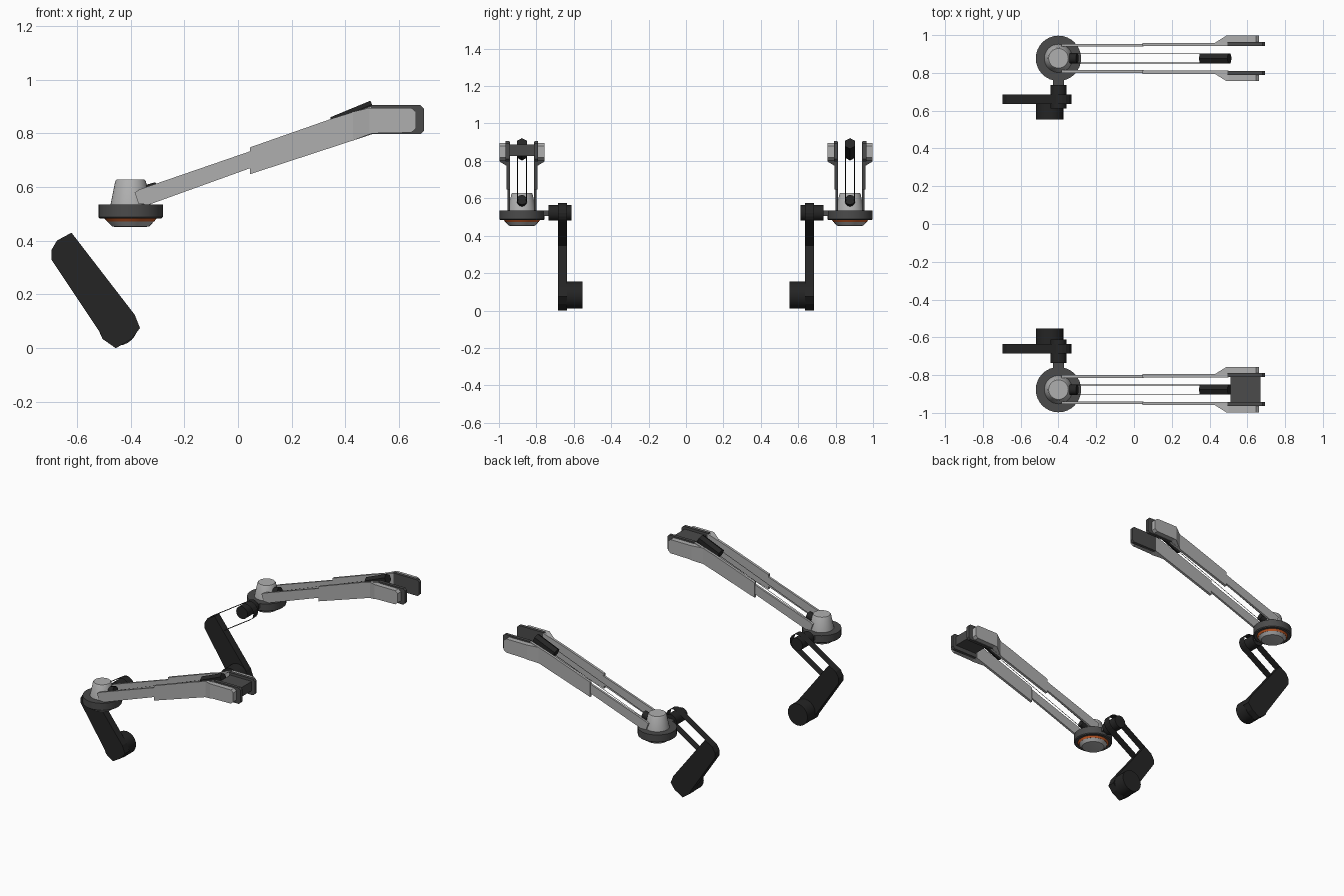
import bpy, bmesh, math
from mathutils import Vector, Matrix

if "Cube" in bpy.data.objects:
    bpy.data.objects.remove(bpy.data.objects["Cube"])


def mat(name, c):
    m = bpy.data.materials.new(name)
    m.diffuse_color = (*c, 1)
    m.use_nodes = True
    m.node_tree.nodes["Principled BSDF"].inputs["Base Color"].default_value = m.diffuse_color
    return m


BLACK = mat("black", (0.018, 0.018, 0.018))
DARK = mat("dark_grey", (0.07, 0.07, 0.07))
LIGHT = mat("light_grey", (0.43, 0.43, 0.43))
ORANGE = mat("orange", (0.6, 0.11, 0.02))


def finish(name, bm, m, smooth=False):
    bmesh.ops.recalc_face_normals(bm, faces=bm.faces)
    me = bpy.data.meshes.new(name)
    bm.to_mesh(me)
    bm.free()
    ob = bpy.data.objects.new(name, me)
    bpy.context.collection.objects.link(ob)
    me.materials.append(m)
    if smooth:
        bpy.ops.object.select_all(action='DESELECT')
        ob.select_set(True)
        bpy.context.view_layer.objects.active = ob
        bpy.ops.object.shade_smooth_by_angle(angle=math.radians(35))
    return ob


def prism(name, pts, y0, y1, m, pts2=None):
    """Side profile (x, z) lofted from y0 to y1, optionally to another profile."""
    bm = bmesh.new()
    a = [bm.verts.new((x, y0, z)) for x, z in pts]
    b = [bm.verts.new((x, y1, z)) for x, z in (pts2 or pts)]
    bm.faces.new(a)
    bm.faces.new(b)
    for i in range(len(a)):
        j = (i + 1) % len(a)
        bm.faces.new((a[i], a[j], b[j], b[i]))
    finish(name, bm, m)


def strip(name, pts, y0, y1, m):
    """Open sheet that follows a side path."""
    bm = bmesh.new()
    a = [bm.verts.new((x, y0, z)) for x, z in pts]
    b = [bm.verts.new((x, y1, z)) for x, z in pts]
    for i in range(len(a) - 1):
        bm.faces.new((a[i], a[i + 1], b[i + 1], b[i]))
    finish(name, bm, m)


def lathe(name, prof, x, y, m, n=32):
    """Solid turned about a vertical axis from (radius, z) points."""
    bm = bmesh.new()
    rings = [[bm.verts.new((x + r * math.cos(2 * math.pi * i / n),
                            y + r * math.sin(2 * math.pi * i / n), z))
              for i in range(n)] for r, z in prof]
    for p, q in zip(rings, rings[1:]):
        for i in range(n):
            j = (i + 1) % n
            bm.faces.new((p[i], p[j], q[j], q[i]))
    bm.faces.new(rings[0])
    bm.faces.new(rings[-1])
    finish(name, bm, m, True)


def rod(name, p, q, r, m, n=24):
    """Cylinder between two points."""
    p, q = Vector(p), Vector(q)
    rot = (q - p).to_track_quat('Z', 'Y').to_matrix().to_4x4()
    bm = bmesh.new()
    bmesh.ops.create_cone(bm, cap_ends=True, segments=n, radius1=r, radius2=r,
                          depth=(q - p).length,
                          matrix=Matrix.Translation((p + q) / 2) @ rot)
    finish(name, bm, m, n > 8)


CX = -0.40   # turntable axis
CY = 0.877
LOWER = [(-0.695, 0.33), (-0.515, 0.06), (-0.505, 0.035), (-0.455, 0.0), (-0.395, 0.035),
         (-0.365, 0.075), (-0.385, 0.125), (-0.62, 0.43), (-0.674, 0.401), (-0.695, 0.365)]
REAR = [(-0.385, 0.58), (-0.37, 0.537), (-0.33, 0.535), (0.05, 0.672), (0.05, 0.735), (-0.365, 0.592)]
FRONT = [(0.045, 0.648), (0.50, 0.797), (0.50, 0.902), (0.35, 0.855), (0.045, 0.748)]
RIM = [(0.495, 0.797), (0.68, 0.797), (0.693, 0.81), (0.693, 0.892), (0.68, 0.905), (0.495, 0.905)]
PAD_IN = [(0.425, 0.772), (0.50, 0.80), (0.645, 0.803), (0.663, 0.818), (0.663, 0.88),
          (0.645, 0.895), (0.50, 0.895), (0.425, 0.88)]
PAD_OUT = [(0.49, 0.797)] + PAD_IN[1:-1] + [(0.49, 0.895)]

for s, side in ((-1, "front"), (1, "back")):
    cy = s * CY
    # turntable
    lathe(f"{side}_turntable_disc", [(0.114, 0.483), (0.12, 0.488), (0.12, 0.535), (0.085, 0.535)], CX, cy, DARK)
    lathe(f"{side}_orange_ring", [(0.088, 0.472), (0.098, 0.484)], CX, cy, ORANGE)
    lathe(f"{side}_bottom_cap", [(0.06, 0.452), (0.07, 0.454), (0.088, 0.473)], CX, cy, LIGHT)
    lathe(f"{side}_turret", [(0.075, 0.534), (0.057, 0.622), (0.052, 0.628)], CX, cy, LIGHT)

    # arm: a pair of stepped side plates with flared end pads
    for t in (-1, 1):
        tag = f"{side}_arm_{'outer' if s == t else 'inner'}"

        def Y(d):
            return cy + t * d
        prism(tag + "_rear_plate", REAR, Y(0.063), Y(0.077), LIGHT)
        prism(tag + "_front_plate", FRONT, Y(0.065), Y(0.082), LIGHT)
        prism(tag + "_end_rim", RIM, Y(0.066), Y(0.087), DARK)
        prism(tag + "_end_pad", PAD_IN, Y(0.08), Y(0.121), LIGHT, PAD_OUT)
        # slim rails of the spring strut
        strip(f"{tag}_strut_rail", [(-0.32, 0.578), (0.36, 0.835)], Y(0.022), Y(0.026), BLACK)

    # spring strut with its hexagonal sleeve and base pivot
    rod(f"{side}_strut_sleeve", (0.355, cy, 0.831), (0.505, cy, 0.893), 0.031, BLACK, 6)
    rod(f"{side}_strut_pivot", (-0.338, cy, 0.582), (-0.30, cy, 0.592), 0.027, BLACK, 12)

    # crank: neck, pivot, open upper link, solid lower link, foot
    prism(f"{side}_neck", [(-0.43, 0.505), (-0.37, 0.505), (-0.37, 0.535), (-0.43, 0.535)],
          s * 0.72, s * 0.78, DARK)
    rod(f"{side}_crank_pivot", (CX, s * 0.612, 0.522), (CX, s * 0.735, 0.522), 0.042, BLACK)
    arc = [(-0.385 + 0.055 * math.cos(math.radians(a)), 0.52 + 0.055 * math.sin(math.radians(a)))
           for a in range(122, -59, -20)]
    strip(f"{side}_upper_link", [(-0.674, 0.401)] + arc + [(-0.557, 0.346)],
          s * 0.635, s * 0.685, BLACK)
    prism(f"{side}_lower_link", LOWER, s * 0.635, s * 0.685, BLACK)
    rod(f"{side}_foot", (-0.447, s * 0.553, 0.083), (-0.447, s * 0.64, 0.083), 0.073, BLACK)

# cross block joining the end of the front arm
prism("front_arm_end_block", [(0.51, 0.825), (0.67, 0.825), (0.67, 0.888), (0.51, 0.888)],
      -CY - 0.068, -CY + 0.068, DARK)
